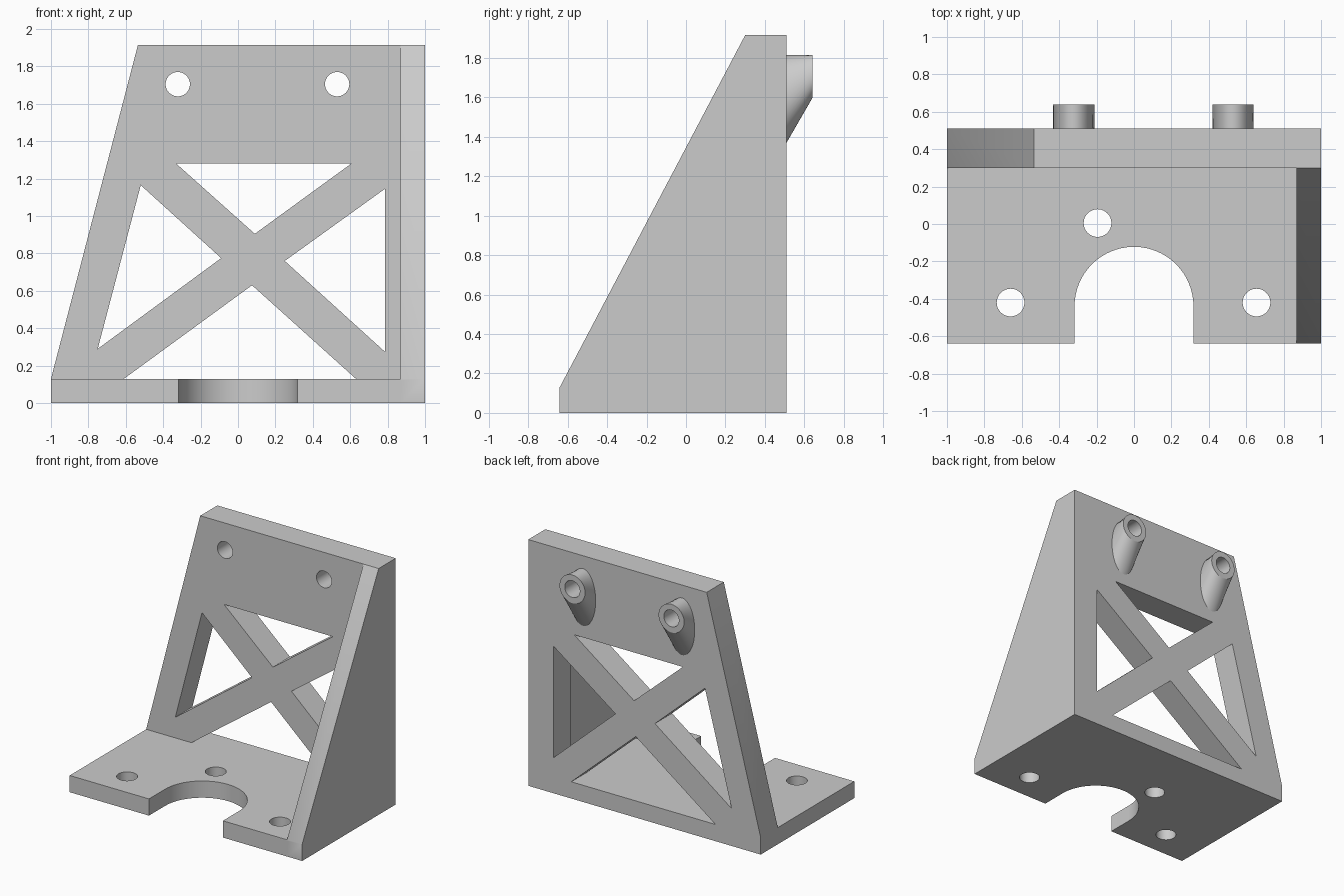
import bpy, bmesh, math
from mathutils import Vector

cube = bpy.data.objects.get("Cube")
if cube:
    bpy.data.objects.remove(cube, do_unlink=True)

grey = bpy.data.materials.new("light grey")
grey.use_nodes = True
colour = (0.6, 0.6, 0.6, 1)
grey.diffuse_color = colour
grey.node_tree.nodes["Principled BSDF"].inputs["Base Color"].default_value = colour

AXES = {
    "x": lambda a, b, d: Vector((d, a, b)),   # profile in y, z
    "y": lambda a, b, d: Vector((a, d, b)),   # profile in x, z
    "z": lambda a, b, d: Vector((a, b, d)),   # profile in x, y
}


def loft(name, axis, first, last, start, end):
    """Solid between two outlines with equal point counts."""
    bm = bmesh.new()
    place = AXES[axis]
    lower = [bm.verts.new(place(a, b, start)) for a, b in first]
    upper = [bm.verts.new(place(a, b, end)) for a, b in last]
    bm.faces.new(lower)
    bm.faces.new(upper)
    n = len(lower)
    for i in range(n):
        j = (i + 1) % n
        bm.faces.new((lower[i], lower[j], upper[j], upper[i]))
    bmesh.ops.recalc_face_normals(bm, faces=bm.faces)
    mesh = bpy.data.meshes.new(name)
    bm.to_mesh(mesh)
    bm.free()
    obj = bpy.data.objects.new(name, mesh)
    bpy.context.collection.objects.link(obj)
    mesh.materials.append(grey)
    return obj


def prism(name, axis, outline, start, end):
    return loft(name, axis, outline, outline, start, end)


def ellipse(a, b, ra, rb, n=48):
    steps = [math.tau * i / n for i in range(n)]
    return [(a + ra * math.cos(t), b + rb * math.sin(t)) for t in steps]


def combine(target, tool, operation):
    mod = target.modifiers.new(operation.lower(), "BOOLEAN")
    mod.operation = operation
    mod.solver = "EXACT"
    mod.object = tool
    bpy.context.view_layer.objects.active = target
    bpy.ops.object.modifier_apply(modifier=mod.name)
    bpy.data.objects.remove(tool, do_unlink=True)


FRONT, INNER, BACK = -0.64, 0.30, 0.51
FLOOR, TOP = 0.13, 1.915

# Base plate, sloped back plate and side gusset
bracket = prism("bracket", "z", [(-1, FRONT), (1, FRONT), (1, BACK), (-1, BACK)], 0, FLOOR)
back_plate = prism("back_plate", "y",
                   [(-1, 0), (1, 0), (1, TOP), (-0.535, TOP), (-1, FLOOR)], INNER, BACK)
gusset = prism("gusset", "x",
               [(FRONT, 0), (BACK, 0), (BACK, TOP), (INNER, TOP), (FRONT, FLOOR)], 0.87, 1)
combine(bracket, back_plate, "UNION")
combine(bracket, gusset, "UNION")

# Triangular windows that leave the cross brace
windows = [
    [(-0.33, 1.28), (0.605, 1.28), (0.09, 0.905)],
    [(-0.52, 1.165), (-0.09, 0.775), (-0.75, 0.29)],
    [(0.785, 1.145), (0.25, 0.76), (0.785, 0.275)],
    [(0.075, 0.63), (-0.61, FLOOR), (0.63, FLOOR)],
]
for outline in windows:
    combine(bracket, prism("window_cutter", "y", outline, INNER - 0.1, BACK + 0.1), "DIFFERENCE")

# Round-ended notch in the base
arc = [(0.318 * math.cos(math.pi * i / 32), -0.44 + 0.318 * math.sin(math.pi * i / 32))
       for i in range(33)]
notch = prism("notch_cutter", "z", [(0.318, -0.8)] + arc + [(-0.318, -0.8)], -0.1, 0.25)
combine(bracket, notch, "DIFFERENCE")

# Base bolt holes
for x, y in [(-0.66, -0.42), (0.655, -0.42), (-0.195, 0.005)]:
    combine(bracket, prism("bolt_cutter", "z", ellipse(x, y, 0.074, 0.074), -0.1, 0.25), "DIFFERENCE")

# Flared rear bosses with through holes
for x in (-0.322, 0.53):
    root = ellipse(x, 1.5925, 0.11, 0.2225)
    tip = ellipse(x, 1.705, 0.11, 0.11)
    boss = loft("boss", "y", root, tip, BACK, 0.64)
    combine(bracket, boss, "UNION")
    hole = prism("boss_cutter", "y", ellipse(x, 1.705, 0.065, 0.065), 0.1, 0.8)
    combine(bracket, hole, "DIFFERENCE")

bpy.ops.object.select_all(action="DESELECT")
bracket.select_set(True)
bpy.context.view_layer.objects.active = bracket
bpy.ops.object.shade_smooth_by_angle(angle=math.radians(30))
